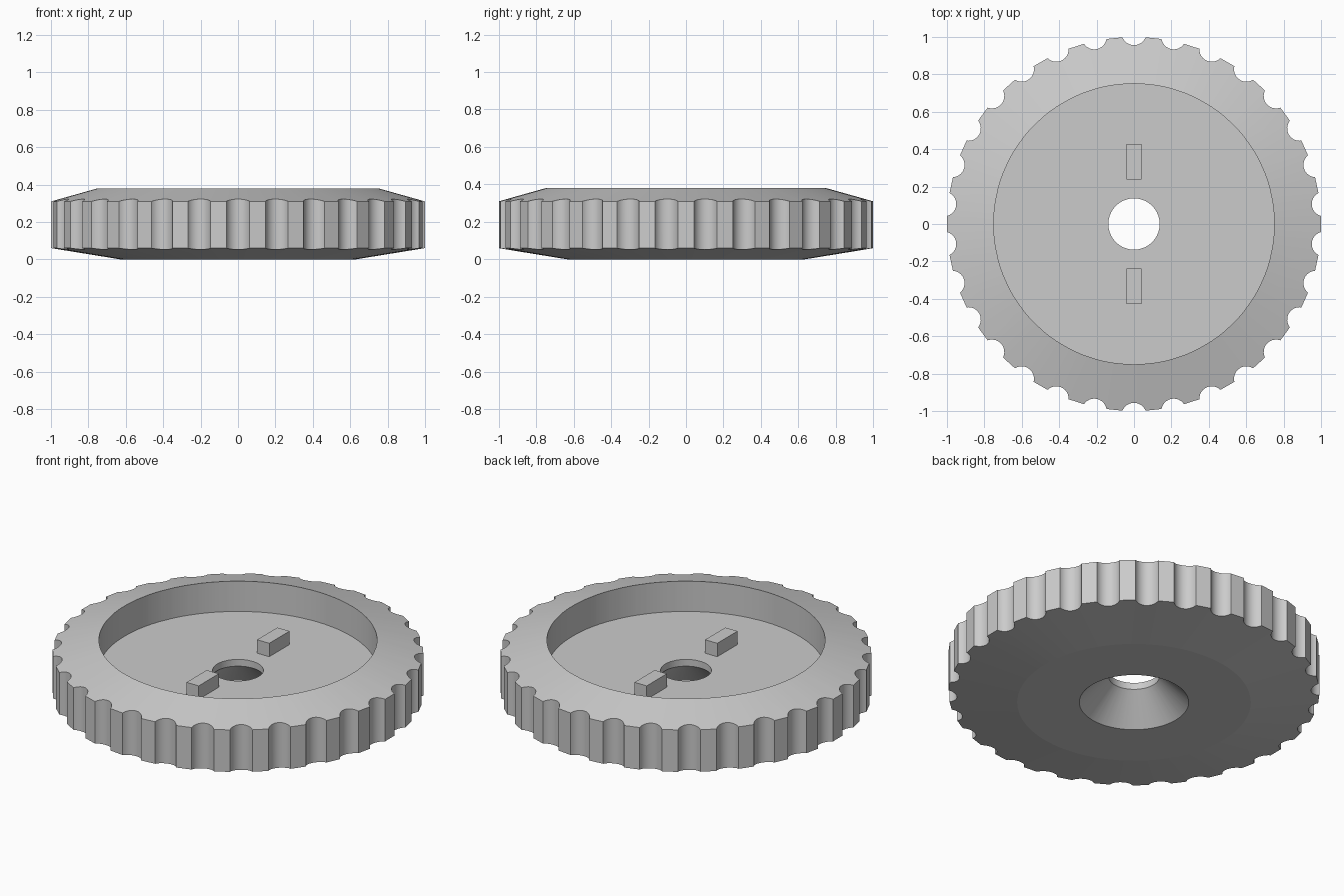
import bpy
import bmesh
from math import cos, sin, tau, sqrt, pi, acos, radians

cube = bpy.data.objects.get("Cube")
if cube:
    bpy.data.objects.remove(cube, do_unlink=True)

# Single grey plastic colour
grey = bpy.data.materials.new("light grey")
grey.use_nodes = True
tone = (0.6, 0.6, 0.6, 1)
grey.diffuse_color = tone
grey.node_tree.nodes["Principled BSDF"].inputs["Base Color"].default_value = tone

NOTCHES = 30
NOTCH_CENTRE, NOTCH_RADIUS = 1.022, 0.066
ARC_STEPS = 12
FLOOR_Z = 0.2


def add_object(name, bm):
    mesh = bpy.data.meshes.new(name)
    bm.to_mesh(mesh)
    bm.free()
    mesh.materials.append(grey)
    obj = bpy.data.objects.new(name, mesh)
    bpy.context.collection.objects.link(obj)
    return obj


def rim_outline():
    """Polar points (angle, radius) of the rim with its round grip notches."""
    # Sweep of the notch arc that lies inside the unit circle
    c, r = NOTCH_CENTRE, NOTCH_RADIUS
    half = acos((c * c + r * r - 1) / (2 * c * r))
    points = []
    for n in range(NOTCHES):
        middle = pi / 2 + n * tau / NOTCHES
        for s in range(ARC_STEPS + 1):
            a = half * (2 * s / ARC_STEPS - 1)
            along, across = c - r * cos(a), r * sin(a)
            points.append((middle + across / along, sqrt(along**2 + across**2)))
    return points


# Knob body: closed lathe section whose two rim rings follow the notches
def top_cone(r):
    return 0.38 - 0.07 * (r - 0.75) / 0.25


def bottom_cone(r):
    return 0.06 * (r - 0.63) / 0.37


outline = rim_outline()
section = [(0.295, 0), (0.63, 0), (None, bottom_cone), (None, top_cone),
           (0.75, 0.38), (0.75, FLOOR_Z), (0.137, FLOOR_Z), (0.137, 0.16)]
bm = bmesh.new()
rings = []
for radius, height in section:
    ring = []
    for angle, rim in outline:
        r = radius or rim
        z = height(r) if callable(height) else height
        ring.append(bm.verts.new((r * cos(angle), r * sin(angle), z)))
    rings.append(ring)

count = len(outline)
for k, ring in enumerate(rings):
    nxt = rings[(k + 1) % len(rings)]
    for i in range(count):
        j = (i + 1) % count
        bm.faces.new((ring[i], ring[j], nxt[j], nxt[i])).smooth = True
bmesh.ops.recalc_face_normals(bm, faces=bm.faces)

# Keep every profile corner and notch lip crisp
for ring in rings:
    for i in range(count):
        bm.edges.get((ring[i - 1], ring[i])).smooth = False
for edge in bm.edges:
    if edge.calc_face_angle(0) > radians(30):
        edge.smooth = False
add_object("knob_body", bm)

# Two drive tabs standing on the recess floor
for name, side in (("back_tab", 1), ("front_tab", -1)):
    bm = bmesh.new()
    bmesh.ops.create_cube(bm, size=1)
    bmesh.ops.scale(bm, vec=(0.08, 0.19, 0.09), verts=bm.verts)
    bmesh.ops.translate(bm, vec=(0, side * 0.332, FLOOR_Z + 0.035), verts=bm.verts)
    add_object(name, bm)
